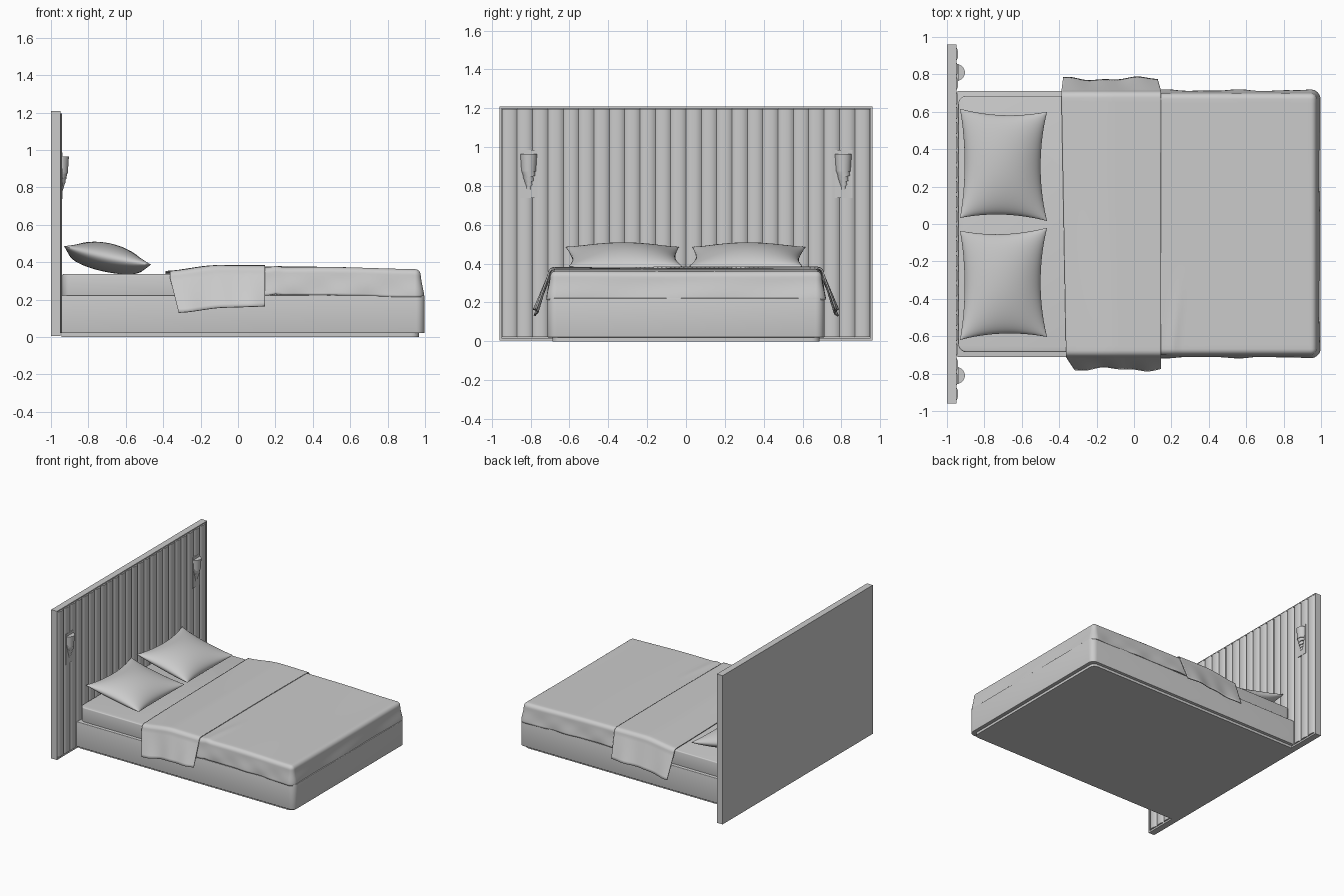
import bpy, bmesh, math
from mathutils import Matrix, Vector

if "Cube" in bpy.data.objects:
    bpy.data.objects.remove(bpy.data.objects["Cube"])

smooth = []


def finish(name, bm, soft=False):
    bmesh.ops.recalc_face_normals(bm, faces=bm.faces) if not soft == "sheet" else None
    me = bpy.data.meshes.new(name)
    bm.to_mesh(me)
    bm.free()
    ob = bpy.data.objects.new(name, me)
    bpy.context.collection.objects.link(ob)
    if soft:
        smooth.append(ob)
    return ob


def slab(name, x, y, z, corner=0.0, foot_only=False, edge=0.0):
    """Box from (min, max) ranges, with optional rounded corners and softened edges."""
    bm = bmesh.new()
    bmesh.ops.create_cube(bm, size=1)
    for v in bm.verts:
        v.co = Vector([lo + (c + 0.5) * (hi - lo) for c, (lo, hi) in zip(v.co, (x, y, z))])
    if corner:
        es = [e for e in bm.edges if abs(e.verts[0].co.z - e.verts[1].co.z) > 1e-4
              and (not foot_only or e.verts[0].co.x > 0)]
        bmesh.ops.bevel(bm, geom=es, offset=corner, segments=6, profile=0.5, affect='EDGES')
    if edge:
        es = [e for e in bm.edges if abs(e.verts[0].co.z - e.verts[1].co.z) < 1e-4]
        bmesh.ops.bevel(bm, geom=es, offset=edge, segments=3, profile=0.5, affect='EDGES')
    return finish(name, bm, bool(corner or edge))


def linspace(a, b, n):
    return [a + (b - a) * i / n for i in range(n + 1)]


def smoothstep(a, b, t):
    t = min(1, max(0, (t - a) / (b - a)))
    return t * t * (3 - 2 * t)


def drape(name, x0, x1, half_y, r, hang, flare, top, warp, foot):
    """Cloth sheet lying on the bed, rolling over the sides (and foot) and hanging down."""
    arc = r * math.pi / 2
    over = linspace(0, arc, 6)[1:] + linspace(arc, arc + hang, 10)[1:]
    xs = linspace(x0, x1, 60) + ([x1 + d for d in over] if foot else [])
    ys = [-half_y - d for d in reversed(over)] + linspace(-half_y, half_y, 60) + [half_y + d for d in over]
    bm = bmesh.new()
    rows = []
    for a in xs:
        row = []
        for b in ys:
            dx, dy = max(0, a - x1), max(0, abs(b) - half_y)
            d, h = max(dx, dy), math.hypot(dx, dy) or 1
            cx, cy = min(a, x1), math.copysign(min(abs(b), half_y), b)
            if d < arc:
                out, down, e = r * math.sin(d / r), r * (1 - math.cos(d / r)), 0
            else:
                e = d - arc
                out, down = r + flare * e, r + e
            px, py, pz = warp(cx, cy, e)
            out += py
            row.append(bm.verts.new((cx + px + out * dx / h,
                                     cy + math.copysign(out * dy / h, b),
                                     top(cx, cy) - down + pz)))
        rows.append(row)
    for p, q in zip(rows, rows[1:]):
        for j in range(len(ys) - 1):
            bm.faces.new((p[j], q[j], q[j + 1], p[j + 1]))
    ob = finish(name, bm, "sheet")
    m = ob.modifiers.new("thickness", 'SOLIDIFY')
    m.thickness, m.offset = 0.008, -1
    return ob


# Headboard: back panel and thin frame lip
slab("headboard_panel", (-1, -0.962), (-0.96, 0.96), (0.005, 1.208))
for s in (-1, 1):
    slab("headboard_side_lip", (-0.962, -0.948), tuple(sorted((s * 0.96, s * 0.951))), (0.005, 1.208))
slab("headboard_top_lip", (-0.962, -0.948), (-0.951, 0.951), (1.199, 1.208))
slab("headboard_bottom_lip", (-0.962, -0.948), (-0.951, 0.951), (0.005, 0.018))

# Upholstered vertical channels
N, W = 24, 1.896 / 24
bm = bmesh.new()
for i in range(N):
    y0 = -0.948 + i * W
    pts = [(-0.965, y0)]
    for k in range(11):
        t = k / 10
        pts.append((-0.953 + 0.013 * (1 - abs(2 * t - 1) ** 2.6), y0 + t * W))
    pts.append((-0.965, y0 + W))
    lo = [bm.verts.new((x, y, 0.022)) for x, y in pts]
    hi = [bm.verts.new((x, y, 1.196)) for x, y in pts]
    bm.faces.new(lo)
    bm.faces.new(hi)
    for k in range(len(pts)):
        n = (k + 1) % len(pts)
        bm.faces.new((lo[k], lo[n], hi[n], hi[k]))
finish("headboard_channels", bm, True)

# Wall lights: backing plate and stepped, tilted tapering shade
TIERS = [(0.964, 0.875, 0.044, 0.038, 0), (0.89, 0.845, 0.035, 0.031, 14), (0.855, 0.82, 0.028, 0.024, 14),
         (0.83, 0.80, 0.021, 0.018, 14), (0.808, 0.782, 0.015, 0.013, 0)]
for s in (-1, 1):
    slab("lamp_plate", (-0.96, -0.939), (s * 0.81 - 0.046, s * 0.81 + 0.046), (0.737, 0.985))
    bm = bmesh.new()
    for zt, zb, rt, rb, tilt in TIERS:
        m = Matrix.Translation((-0.948, s * 0.81, (zt + zb) / 2)) @ Matrix.Rotation(math.radians(tilt), 4, 'X')
        bmesh.ops.create_cone(bm, cap_ends=True, segments=32, radius1=rb, radius2=rt, depth=zt - zb, matrix=m)
    finish("lamp_shade", bm, True)

# Bed base, plinth and mattress
slab("plinth", (-0.945, 0.968), (-0.688, 0.688), (0, 0.022), 0.04, True)
slab("bed_base", (-0.945, 0.998), (-0.712, 0.712), (0.02, 0.222), 0.045, True, 0.004)
slab("mattress", (-0.94, 0.97), (-0.685, 0.685), (0.215, 0.336), 0.045, False, 0.008)


# Duvet with light creases and hanging folds
def duvet_top(x, y):
    crease = math.exp(-((x - 0.2 - 0.12 * (y + 0.7)) / 0.025) ** 2) * smoothstep(-0.2, -0.6, y) \
        if y < -0.2 else 0
    return 0.374 - 0.012 * smoothstep(0.4, 0.97, x) + 0.007 * crease + 0.0015 * math.sin(5 * x + 3 * y)


def duvet_warp(x, y, e):
    f = e / 0.12
    wave = math.sin(17 * x + 25 * e + 2) + 0.6 * math.sin(31 * x - 30 * e) + math.sin(9 * y + 20 * e)
    return 0, 0.0035 * f * wave, 0


drape("duvet", -0.2, 0.945, 0.668, 0.032, 0.118, 0.1, duvet_top, duvet_warp, True)


# Folded throw lying across the bed, hanging on both sides
def throw_top(x, y):
    return 0.352 + 0.031 * smoothstep(-0.42, -0.1, x) + 0.0015 * math.sin(9 * x + 4 * y)


def throw_warp(x, y, e):
    left = (0.145 - x) / 0.53
    f = e / 0.2
    skew = 0.012 * left * (1 - y / 0.68) + (0.05 * f * left if y < 0 else 0.01 * f * left - 0.02 * f * (1 - left))
    return skew, f * (0.008 * math.sin(14 * x + 1) + 0.004 * math.sin(33 * x + y)), 0.006 * f * math.sin(8 * x)


drape("throw", -0.388, 0.145, 0.675, 0.036, 0.185, 0.36, throw_top, throw_warp, False)


# Pillows: puffed sheets with pinched corners, leaning toward the headboard
def pillow(name, yc, flip):
    bm = bmesh.new()
    n = 28
    for side in (1, -1):
        grid = []
        for i in range(n + 1):
            row = []
            for j in range(n + 1):
                u, v = math.sin(math.pi / 2 * (2 * i / n - 1)), math.sin(math.pi / 2 * (2 * j / n - 1))
                x = 0.238 * u * (1 - 0.13 * (1 - v * v))
                y = 0.292 * v * (1 - 0.09 * (1 - u * u)) + 0.008 * u * flip
                puff = max(0, (1 - u * u) * (1 - v * v)) ** 0.5
                z = side * 0.077 * puff + 0.012 * (u * u * v * v) - 0.012 * u * u * (1 - v * v)
                row.append(bm.verts.new((x, y, z)))
            grid.append(row)
        for p, q in zip(grid, grid[1:]):
            for j in range(n):
                bm.faces.new((p[j], q[j], q[j + 1], p[j + 1]))
    bmesh.ops.remove_doubles(bm, verts=bm.verts, dist=1e-5)
    ob = finish(name, bm, True)
    ob.location = (-0.7, yc, 0.425)
    ob.rotation_euler = (0, math.radians(12), 0)


pillow("pillow_left", 0.316, -1)
pillow("pillow_right", -0.32, 1)

# Smooth shading on soft parts
bpy.ops.object.select_all(action='DESELECT')
for ob in smooth:
    ob.select_set(True)
bpy.context.view_layer.objects.active = smooth[0]
bpy.ops.object.shade_smooth_by_angle(angle=math.radians(40))
